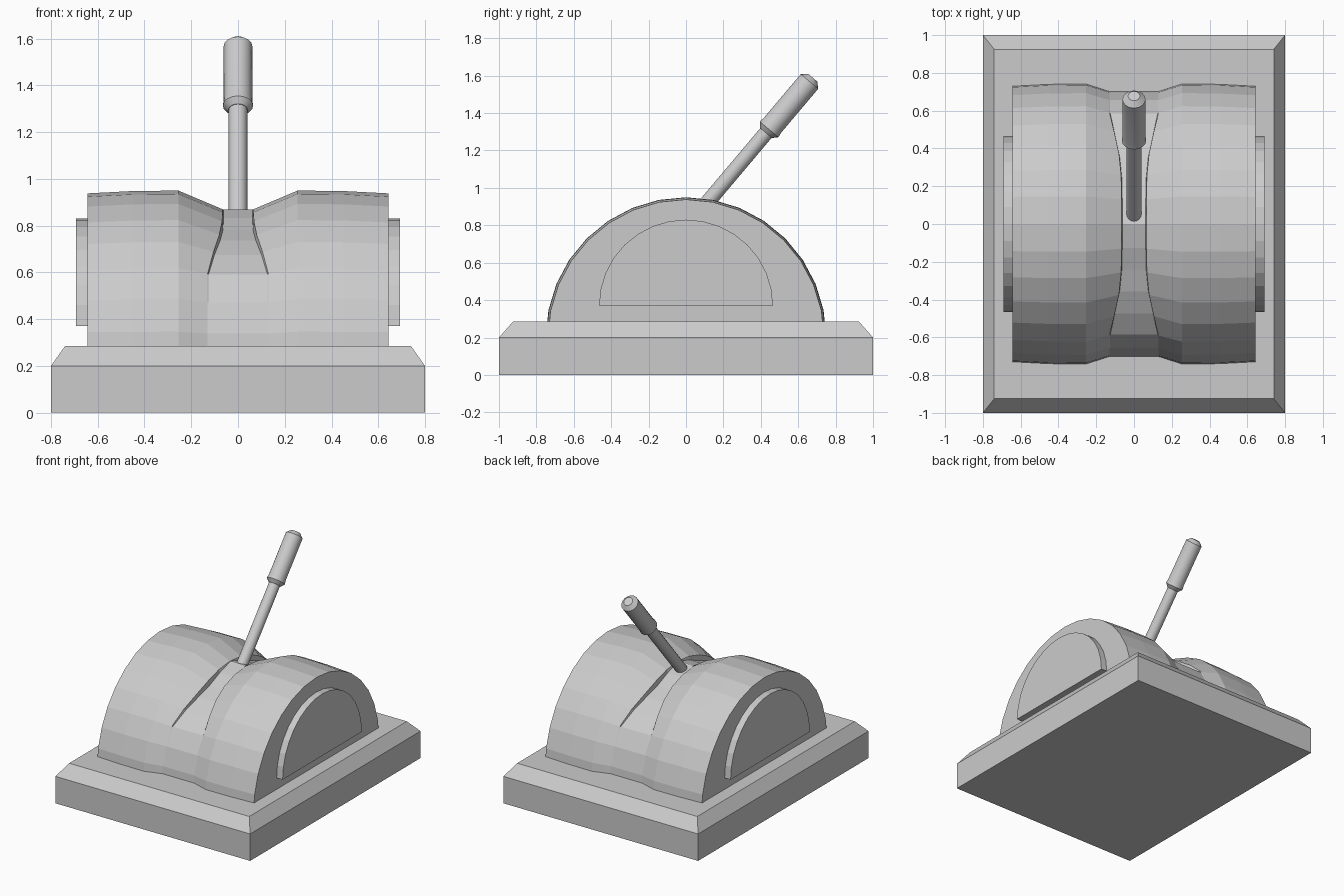
import bpy, bmesh, math
from mathutils import Vector

if "Cube" in bpy.data.objects:
    bpy.data.objects.remove(bpy.data.objects["Cube"])


def make_object(name, bm):
    bmesh.ops.recalc_face_normals(bm, faces=bm.faces)
    mesh = bpy.data.meshes.new(name)
    bm.to_mesh(mesh)
    bm.free()
    obj = bpy.data.objects.new(name, mesh)
    bpy.context.collection.objects.link(obj)
    return obj


def loft(name, rings, closed=True):
    """Skin a list of equal-length rings; close each ring and cap both ends."""
    bm = bmesh.new()
    loops = [[bm.verts.new(p) for p in ring] for ring in rings]
    n = len(loops[0])
    for a, b in zip(loops, loops[1:]):
        for i in range(n):
            j = (i + 1) % n
            bm.faces.new((a[i], a[j], b[j], b[i]))
    bm.faces.new(loops[0])
    bm.faces.new(loops[-1])
    return make_object(name, bm)


def rect(x, y, z):
    return [(-x, -y, z), (x, -y, z), (x, y, z), (-x, y, z)]


# Base slab with sloped shoulder
loft("base", [rect(.8, 1, 0), rect(.8, 1, .2), rect(.74, .925, .285)])

# Housing: half drum, pinched in the middle with a lever slot
# Per ring from the bottom to the crown: (rim x, rim radius, floor radius)
waist = [(.13, .71, .71), (.13, .71, .71), (.13, .71, .71), (.13, .71, .705),
         (.105, .69, .67), (.08, .675, .645), (.068, .67, .63),
         (.066, .67, .645), (.066, .67, .67)]


def housing_ring(column, side):
    pts = []
    for k in range(17):
        a = math.pi * k / 16
        rim_x, rim_r, floor_r = waist[min(k, 16 - k)]
        x, r = [(.643, .738), (.45, .748), (.255, .75),
                (rim_x, rim_r), (rim_x - .004, floor_r)][column]
        pts.append((side * x, -r * math.cos(a), .2 + r * math.sin(a)))
    return pts


loft("housing", [housing_ring(c, -1) for c in range(5)]
     + [housing_ring(c, 1) for c in reversed(range(5))])

# Raised half-round plates on both ends
for side, name in ((-1, "left_end_plate"), (1, "right_end_plate")):
    arc = [(-.465 * math.cos(math.pi * k / 16), .37 + .46 * math.sin(math.pi * k / 16))
           for k in range(17)]
    loft(name, [[(side * x, y, z) for y, z in arc] for x in (.62, .692)])

# Lever: turned profiles along a tilted axis
axis = Vector((0, .645, .764)).normalized()
origin = Vector((0, .444, 1.313))


def turned(name, profile, sides=16):
    u = Vector((1, 0, 0))
    v = axis.cross(u)
    rings = [[origin + axis * t + (u * math.cos(2 * math.pi * i / sides)
              + v * math.sin(2 * math.pi * i / sides)) * r for i in range(sides)]
             for t, r in profile]
    obj = loft(name, rings)
    bpy.ops.object.select_all(action='DESELECT')
    obj.select_set(True)
    bpy.context.view_layer.objects.active = obj
    bpy.ops.object.shade_smooth_by_angle(angle=math.radians(30))


turned("lever_shaft", [(-.66, .04), (.02, .04)])
turned("lever_grip", [(-.025, .042), (0, .065), (.03, .061), (.335, .061), (.362, .032)])
